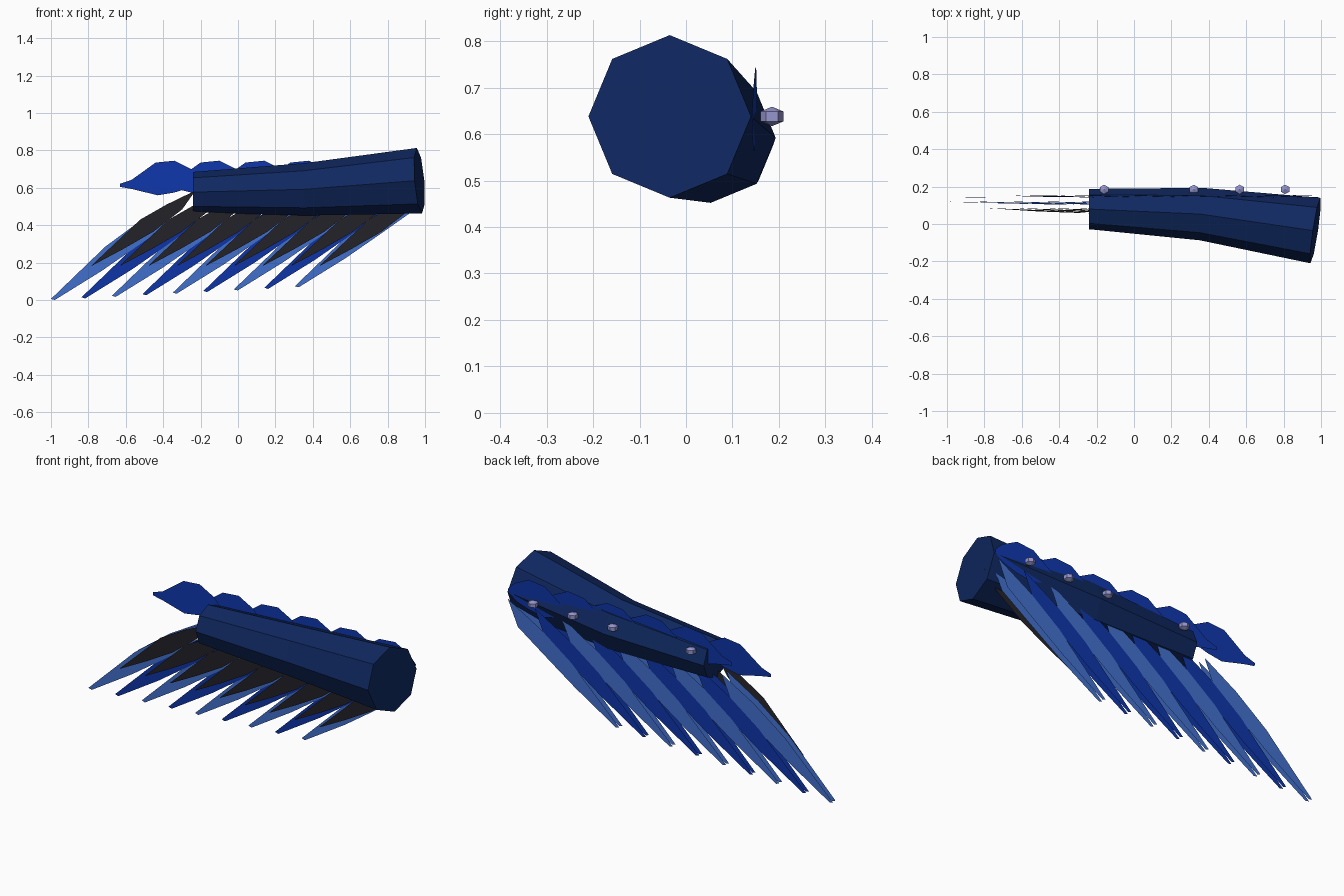
import bpy, bmesh, math
from mathutils import Matrix

if "Cube" in bpy.data.objects:
    bpy.data.objects.remove(bpy.data.objects["Cube"])


def material(name, rgb):
    lin = [((c / 255 + 0.055) / 1.055) ** 2.4 if c > 10 else c / 255 / 12.92 for c in rgb]
    m = bpy.data.materials.new(name)
    m.diffuse_color = (*lin, 1)
    m.use_nodes = True
    m.node_tree.nodes["Principled BSDF"].inputs["Base Color"].default_value = m.diffuse_color
    return m


NAVY = material("navy cloth", (15, 40, 96))
LIGHT = material("light blue feather", (66, 113, 208))
BLUE = material("deep blue feather", (15, 54, 170))
DARK = material("charcoal feather", (35, 35, 42))
LILAC = material("lilac bead", (150, 150, 208))


def finish(name, bm, mat):
    me = bpy.data.meshes.new(name)
    bm.to_mesh(me)
    bm.free()
    me.materials.append(mat)
    ob = bpy.data.objects.new(name, me)
    bpy.context.collection.objects.link(ob)
    return ob


def strip(name, upper, lower, mat, place):
    """Flat feather: quads between an upper and a lower edge, pointed at the tip."""
    bm = bmesh.new()
    up = [bm.verts.new(place(*p)) for p in upper]
    lo = [bm.verts.new(place(*p)) for p in lower]
    for i in range(len(up) - 1):
        bm.faces.new((up[i], lo[i], lo[i + 1], up[i + 1]))
    return finish(name, bm, mat)


# Eight-sided sleeve, widening towards the shoulder with a slanted end
bm = bmesh.new()
rings = []
for x, y, z, r, sy, sz in [(-0.24, 0.08, 0.577, 0.108, 0, 0),
                           (0.36, 0.053, 0.592, 0.14, 0.06, -0.03),
                           (0.97, -0.035, 0.638, 0.175, 0.15, -0.08)]:
    ring = []
    for k in range(8):
        a = k * math.pi / 4
        dy, dz = r * math.cos(a), r * math.sin(a)
        ring.append(bm.verts.new((x + sy * dy + sz * dz, y + dy, z + dz)))
    rings.append(ring)
for a, b in zip(rings, rings[1:]):
    for k in range(8):
        bm.faces.new((a[k], a[(k + 1) % 8], b[(k + 1) % 8], b[k]))
bm.faces.new(rings[0])
bm.faces.new(rings[-1])
bmesh.ops.recalc_face_normals(bm, faces=bm.faces[:])
finish("sleeve", bm, NAVY)

# Long feathers in two layers, alternating colours
LONG_UP = [(0, 0.006), (0.29, 0.285), (0.48, 0.425), (0.68, 0.54)]
LONG_LO = [(0.02, 0), (0.27, 0.155), (0.45, 0.28), (0.62, 0.40)]
for i in range(9):
    tx, tz = -1 + 0.163 * i, 0.0085 * i
    mat = BLUE if i % 2 else LIGHT
    for layer, y0, slope, sign in (("front", 0.119, -0.03, 1), ("back", 0.142, 0.01, 1)):
        strip(f"long_feather_{layer}_{i + 1}", LONG_UP, LONG_LO, mat,
              lambda u, w: (tx + u, y0 + slope * (tz + w) + sign * 0.0008 * i, tz + w))

# Short dark feathers on the front
SHORT_UP = [(0, 0), (0.26, 0.245), (0.40, 0.325), (0.555, 0.40)]
SHORT_LO = [(0.005, 0), (0.17, 0.088), (0.33, 0.18), (0.485, 0.30)]
for i in range(9):
    tx = -0.783 + 0.1525 * i
    strip(f"short_feather_{i + 1}", SHORT_UP, SHORT_LO, DARK,
          lambda u, w: (tx + u, 0.085 - 0.07 * w + 0.0006 * i, 0.185 + w))

# Leaf-shaped covert feathers along the top of the back
LEAF_UP = [(0, 0.622), (0.06, 0.642), (0.19, 0.735), (0.29, 0.745), (0.38, 0.70), (0.42, 0.66)]
LEAF_LO = [(0, 0.605), (0.07, 0.592), (0.20, 0.56), (0.29, 0.575), (0.37, 0.60), (0.42, 0.64)]
for i in range(6):
    tx = -0.63 + 0.24 * i
    strip(f"covert_feather_{i + 1}", LEAF_UP, LEAF_LO, BLUE,
          lambda u, w: (tx + u, 0.155 - 0.03 * u + 0.03 * (w - 0.65), w))

# Faceted beads
for i, x in enumerate((-0.16, 0.32, 0.565, 0.808)):
    bm = bmesh.new()
    bmesh.ops.create_uvsphere(bm, u_segments=6, v_segments=3, radius=1,
                              matrix=Matrix.Translation((x, 0.185, 0.638))
                              @ Matrix.Diagonal((0.03, 0.029, 0.021, 1)))
    finish(f"bead_{i + 1}", bm, LILAC)
